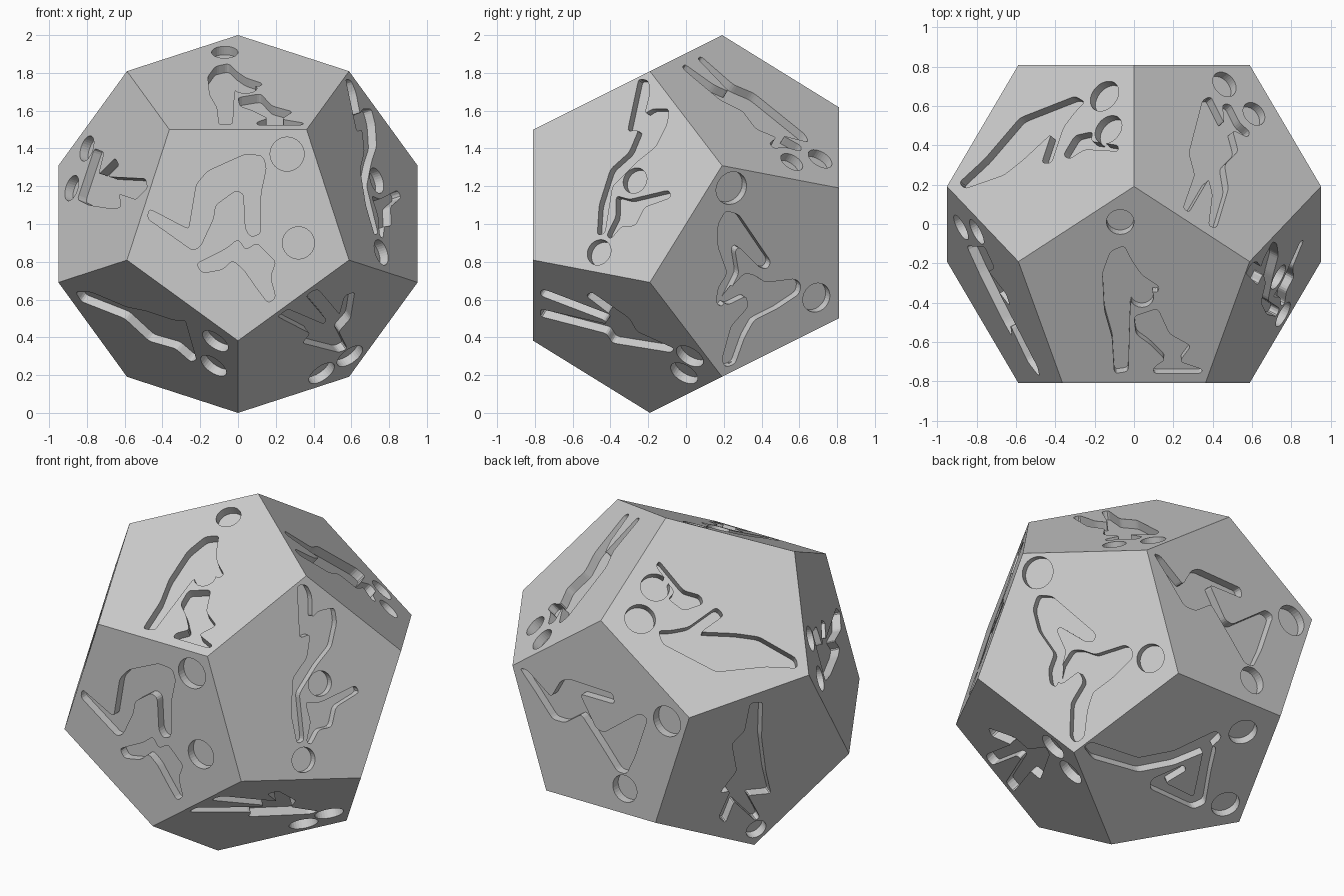
import bpy
import bmesh
from math import cos, sin, pi, radians, sqrt
from mathutils import Vector

CENTRE = Vector((0, 0, 1))
INRADIUS = 0.809
DEPTH = 0.05
ROUNDING = 0.022

if "Cube" in bpy.data.objects:
    bpy.data.objects.remove(bpy.data.objects["Cube"], do_unlink=True)

# One plain grey for the whole die
grey = bpy.data.materials.new("plain grey")
grey.use_nodes = True
colour = (0.6, 0.6, 0.6, 1)
grey.diffuse_color = colour
grey.node_tree.nodes["Principled BSDF"].inputs["Base Color"].default_value = colour


def make_object(name, bm):
    mesh = bpy.data.meshes.new(name)
    bm.to_mesh(mesh)
    bm.free()
    mesh.materials.append(grey)
    obj = bpy.data.objects.new(name, mesh)
    bpy.context.collection.objects.link(obj)
    return obj


# Twelve-sided body from four rings of five corners
body_mesh = bmesh.new()
small = (sqrt(5) - 1) / 2
for side in (-1, 1):
    for radius, y in ((small, INRADIUS), (1, INRADIUS - small)):
        for i in range(5):
            a = side * pi / 2 + i * 2 * pi / 5
            body_mesh.verts.new(CENTRE + Vector((radius * cos(a), side * y, radius * sin(a))))
bmesh.ops.convex_hull(body_mesh, input=body_mesh.verts)
bmesh.ops.dissolve_limit(body_mesh, angle_limit=radians(2),
                         verts=body_mesh.verts, edges=body_mesh.edges)
bmesh.ops.recalc_face_normals(body_mesh, faces=body_mesh.faces)
body = make_object("die_body", body_mesh)

# Engraving helpers
cutter_mesh = bmesh.new()
FRONT, SIDE, TOP = "xz", "yz", "xy"


def slanted(side, turn):
    """Normal of one of the ten faces around the front-back axis."""
    a = radians(turn)
    return Vector((2 * cos(a), side, 2 * sin(a))).normalized()


def on_face(plane, normal, point):
    """Drop a flat point, in hundredths, onto a face of the die."""
    p = Vector((0, 0, 0))
    for axis, value in zip(plane, point):
        setattr(p, axis, value / 100)
    missing = (set("xyz") - set(plane)).pop()
    gap = INRADIUS - normal.dot(p - CENTRE)
    setattr(p, missing, gap / getattr(normal, missing))
    return p


def rounded(points):
    """Replace each corner of a closed outline with a small curve."""
    result = []
    for i, p in enumerate(points):
        ends = []
        for q in (points[i - 1], points[(i + 1) % len(points)]):
            reach = min(ROUNDING, 0.45 * (q - p).length)
            ends.append(p + (q - p).normalized() * reach)
        for t in (0, 0.33, 0.67, 1):
            result.append(ends[0].lerp(p, t).lerp(p.lerp(ends[1], t), t))
    return result


def add_prism(points, normal):
    low = [cutter_mesh.verts.new(p - normal * DEPTH) for p in points]
    high = [cutter_mesh.verts.new(p + normal * DEPTH / 2) for p in points]
    cutter_mesh.faces.new(low)
    cutter_mesh.faces.new(high)
    for i in range(len(points)):
        cutter_mesh.faces.new((low[i - 1], low[i], high[i], high[i - 1]))


def engrave(plane, normal, heads, *outlines):
    """Add round heads (two coordinates, radius) and body outlines to one face."""
    u = normal.orthogonal().normalized()
    v = normal.cross(u)
    for a, b, radius in heads:
        middle = on_face(plane, normal, (a, b))
        add_prism([middle + (u * cos(k * pi / 16) + v * sin(k * pi / 16)) * radius / 100
                   for k in range(32)], normal)
    for outline in outlines:
        add_prism(rounded([on_face(plane, normal, p) for p in outline]), normal)


# Front face
engrave(FRONT, Vector((0, -1, 0)), [(26, 137, 9), (32, 90, 8.5)],
        [(-47, 108), (-26, 97), (-22, 121), (-16, 128), (4, 137), (13, 136), (15, 130),
         (12, 116), (12, 95), (7, 93), (4, 97), (3, 116), (-1, 118), (-12, 110),
         (-13, 103), (-20, 88), (-24, 86), (-48, 103)],
        [(-22, 79), (-6, 87), (0, 92), (4, 86), (10, 90), (20, 80), (17, 72), (20, 61),
         (16, 58), (10, 66), (3, 76), (-3, 81), (-8, 76), (-19, 74)])

# Upper front face
engrave(TOP, slanted(-1, 90), [(-7, 1, 7), (4, -37, 6)],
        [(-16, -25), (-12, -14), (-5, -11), (-1, -19), (4, -26), (13, -32), (12, -35),
         (1, -33), (-2, -41), (-3, -75), (-10, -76), (-11, -58), (-15, -44)],
        [(0, -47), (12, -43), (18, -56), (29, -62), (23, -70), (35, -74), (34, -76),
         (10, -76), (10, -73), (16, -69), (8, -61), (1, -56)])

# Right front face
engrave(SIDE, slanted(-1, 18), [(-46, 85, 7), (-27, 123, 7)],
        [(-25, 177), (-20, 176), (-19, 170), (-22, 158), (-18, 161), (-9, 161),
         (-10, 153), (-16, 141), (-26, 133), (-39, 120), (-43, 95), (-47, 94),
         (-46, 110), (-40, 129), (-30, 138), (-25, 150), (-31, 149)],
        [(-37, 115), (-30, 113), (-9, 118), (-8, 114), (-22, 109), (-27, 99),
         (-34, 99), (-40, 92), (-42, 94), (-37, 104)])

# Right back face
engrave(SIDE, slanted(1, -18), [(24, 119, 9), (69, 61, 8)],
        [(17, 100), (21, 107), (28, 105), (45, 80), (43, 76), (39, 77), (28, 88),
         (26, 86), (28, 74), (19, 56), (16, 58), (17, 66), (22, 74), (17, 88)],
        [(31, 74), (36, 73), (42, 69), (58, 71), (61, 68), (60, 63), (48, 55), (36, 49),
         (31, 40), (26, 26), (21, 24), (19, 28), (24, 46), (33, 56), (32, 62),
         (22, 57), (18, 60)])

# Lower right front face
engrave(SIDE, slanted(-1, -54), [(2, 30, 8), (-1, 21, 8)],
        [(-77, 65), (-74, 65), (-40, 52), (-53, 62), (-50, 64), (-30, 50), (-26, 43),
         (-6, 34), (-8, 32), (-39, 37), (-42, 42), (-77, 51), (-77, 55), (-42, 47),
         (-43, 49), (-77, 62)])

# Upper right back face
engrave(TOP, slanted(1, 54), [(46, 71, 7), (61, 56, 6.5)],
        [(35, 63), (39, 65), (46, 51), (45, 61), (49, 61), (54, 51), (59, 47), (58, 44),
         (50, 48), (53, 37), (46, 30), (48, 18), (42, -2), (38, -1), (40, 15), (38, 23),
         (28, 6), (25, 8), (31, 25), (28, 36)])

# Upper left back face
engrave(TOP, slanted(1, 126), [(-15, 65, 8.5), (-13, 48, 8)],
        [(-89, 21), (-76, 33), (-58, 54), (-30, 65), (-25, 62), (-30, 57), (-36, 49),
         (-42, 31), (-47, 31), (-42, 46), (-56, 33), (-66, 25), (-86, 18)],
        [(-36, 35), (-30, 45), (-21, 47), (-22, 42), (-8, 40), (-8, 37), (-25, 38),
         (-33, 33)])

# Left front face
engrave(FRONT, slanted(-1, 162), [(-80, 140, 7), (-88, 119, 7)],
        [(-85, 113), (-76, 140), (-71, 138), (-74, 126), (-65, 135), (-63, 131),
         (-69, 125), (-49, 124), (-48, 119), (-54, 113), (-63, 116), (-62, 109),
         (-66, 108), (-79, 110)])

# Back face
engrave(FRONT, Vector((0, 1, 0)), [(-44, 113, 9), (-16, 65, 8)],
        [(54, 119), (49, 119), (33, 107), (27, 118), (22, 121), (-8, 120), (-9, 114),
         (14, 114), (3, 96), (-2, 95), (-14, 104), (-26, 113), (-31, 111), (-23, 87),
         (-17, 74), (-11, 74), (-1, 86), (13, 102), (24, 94), (32, 94), (44, 108)])

# Left back face
engrave(SIDE, slanted(1, 198), [(21, 30, 6)],
        [(48, 120), (41, 119), (35, 94), (26, 69), (19, 53), (32, 55), (21, 38),
         (23, 36), (39, 53), (40, 39), (45, 44), (43, 61), (49, 61), (43, 74),
         (51, 94), (46, 101)])

# Underside back face
engrave(TOP, slanted(1, -90), [(-23, 65, 8), (-44, 25, 8)],
        [(56, 24), (54, 28), (22, 30), (6, 41), (-8, 60), (-14, 58), (-12, 48),
         (0, 34), (16, 23), (46, 20)],
        [(-8, 50), (-15, 52), (-22, 39), (-33, 21), (-29, 16), (3, 17), (6, 22),
         (-5, 36), (-9, 34), (-3, 23), (-24, 22), (-15, 38)])

# Lower left front face
engrave(FRONT, slanted(-1, -126), [(-12, 38, 8), (-13, 25, 8)],
        [(-86, 64), (-78, 64), (-59, 56), (-49, 54), (-34, 49), (-28, 49), (-22, 28),
         (-25, 27), (-33, 34), (-47, 38), (-60, 50), (-83, 59)])

# Cut every engraving out of the body
bmesh.ops.recalc_face_normals(cutter_mesh, faces=cutter_mesh.faces)
cutter = make_object("engraving_cutter", cutter_mesh)
cutter.hide_render = True
cut = body.modifiers.new("engraving", "BOOLEAN")
cut.operation = "DIFFERENCE"
cut.solver = "EXACT"
cut.use_self = True
cut.object = cutter
bpy.context.view_layer.objects.active = body
bpy.ops.object.modifier_apply(modifier=cut.name)
bpy.data.objects.remove(cutter, do_unlink=True)
